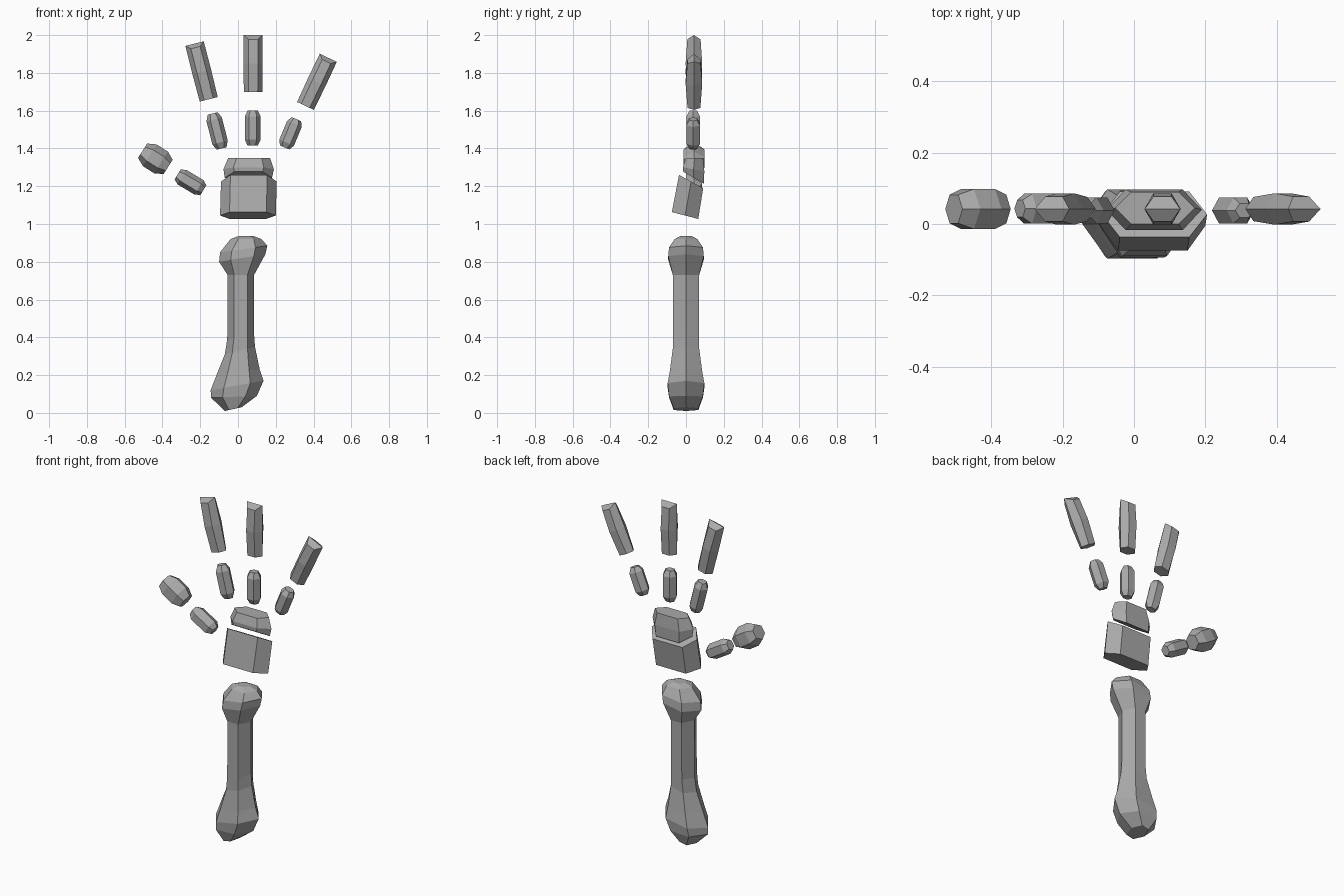
import bpy, bmesh
from mathutils import Vector

cube = bpy.data.objects.get("Cube")
if cube:
    bpy.data.objects.remove(cube, do_unlink=True)

bone = bpy.data.materials.new("bone_grey")
bone.use_nodes = True
bone.diffuse_color = (0.4, 0.4, 0.4, 1)
bone.node_tree.nodes["Principled BSDF"].inputs["Base Color"].default_value = bone.diffuse_color


def ring(left, right, half_y, y=0.0, tilt=0.0, crown=0.0, flat=0.5):
    """Hexagon with points at left and right (x, z) and flats at front and back."""
    a = Vector((left[0], y, left[1]))
    b = Vector((right[0], y, right[1]))
    s = (1 - flat) / 2
    span = (b - a).normalized()
    along = Vector((-span.z, 0, span.x)) * crown
    front = Vector((0, -half_y, tilt)) + along
    back = Vector((0, half_y, -tilt)) + along
    return [a, a.lerp(b, s) + front, a.lerp(b, 1 - s) + front,
            b, a.lerp(b, 1 - s) + back, a.lerp(b, s) + back]


def loft(name, rings):
    bm = bmesh.new()
    loops = [[bm.verts.new(p) for p in r] for r in rings]
    for lo, hi in zip(loops, loops[1:]):
        for i in range(6):
            j = (i + 1) % 6
            bm.faces.new((lo[i], lo[j], hi[j], hi[i]))
    # end caps fold along the left-right line
    for end in (loops[0], loops[-1]):
        bm.faces.new(end[:4])
        bm.faces.new((end[3], end[4], end[5], end[0]))
    bmesh.ops.recalc_face_normals(bm, faces=bm.faces)
    mesh = bpy.data.meshes.new(name)
    bm.to_mesh(mesh)
    bm.free()
    mesh.materials.append(bone)
    obj = bpy.data.objects.new(name, mesh)
    bpy.context.collection.objects.link(obj)


def finger_bone(name, start, end, y, stations):
    """Stations are (fraction along, half width, half thickness, crown)."""
    p, q = Vector(start), Vector(end)
    d = (q - p).normalized()
    side = Vector((d.y, -d.x))
    loft(name, [ring(p.lerp(q, t) - side * w, p.lerp(q, t) + side * w, h, y, crown=c)
                for t, w, h, c in stations])


# Forearm: knobbed ends on a hexagonal shaft
forearm = [
    ((-0.07, 0.01), (0.02, 0.03), 0.065),
    ((-0.142, 0.08), (0.10, 0.09), 0.09),
    ((-0.145, 0.12), (0.135, 0.17), 0.097),
    ((-0.11, 0.21), (0.115, 0.23), 0.085),
    ((-0.07, 0.31), (0.09, 0.35), 0.07),
    ((-0.057, 0.39), (0.085, 0.42), 0.07),
    ((-0.055, 0.73), (0.085, 0.73), 0.07),
    ((-0.10, 0.80), (0.145, 0.84), 0.094),
    ((-0.095, 0.85), (0.155, 0.885), 0.09),
    ((-0.04, 0.92), (0.125, 0.92), 0.06),
    ((0.0, 0.935), (0.08, 0.937), 0.03),
]
loft("forearm", [ring(*f) for f in forearm])

# Palm: two blocks leaning backwards
loft("lower_palm", [
    ring((-0.095, 1.045), (0.20, 1.045), 0.07, -0.005, 0.018, flat=0.66),
    ring((-0.09, 1.225), (0.205, 1.225), 0.064, 0.027, 0.035, flat=0.66),
])
loft("upper_palm", [
    ring((-0.07, 1.245), (0.18, 1.245), 0.055, 0.04, 0.032, flat=0.6),
    ring((-0.077, 1.29), (0.19, 1.29), 0.057, 0.04, 0.01, flat=0.6),
    ring((-0.052, 1.35), (0.17, 1.35), 0.045, 0.045, flat=0.6),
])

# Fingers: a short inner bone and a long tip bone each
inner = [(0, 0.027, 0.02, 0), (0.17, 0.042, 0.036, 0),
         (0.83, 0.042, 0.036, 0), (1, 0.027, 0.02, 0)]
tip = [(0, 0.049, 0.034, 0), (0.5, 0.051, 0.044, 0), (1, 0.05, 0.035, -0.022)]
fingers = {
    "right_finger": ((-0.087, 1.40), (-0.134, 1.585), (-0.155, 1.66), (-0.23, 1.955)),
    "middle_finger": ((0.078, 1.415), (0.078, 1.60), (0.08, 1.70), (0.08, 2.0)),
    "left_finger": ((0.247, 1.405), (0.309, 1.555), (0.357, 1.625), (0.478, 1.88)),
}
for name, (a, b, c, d) in fingers.items():
    finger_bone(name + "_inner", a, b, 0.038, inner)
    finger_bone(name + "_tip", c, d, 0.042, tip)

# Thumb: two stubby bones
finger_bone("thumb_inner", (-0.183, 1.18), (-0.32, 1.262), 0.043,
            [(0, 0.03, 0.024, 0), (0.17, 0.045, 0.042, 0),
             (0.83, 0.045, 0.042, 0), (1, 0.03, 0.024, 0)])
finger_bone("thumb_tip", (-0.37, 1.302), (-0.505, 1.388), 0.042,
            [(0, 0.045, 0.04, 0), (0.28, 0.068, 0.056, 0),
             (0.72, 0.068, 0.056, 0), (1, 0.045, 0.04, 0)])
